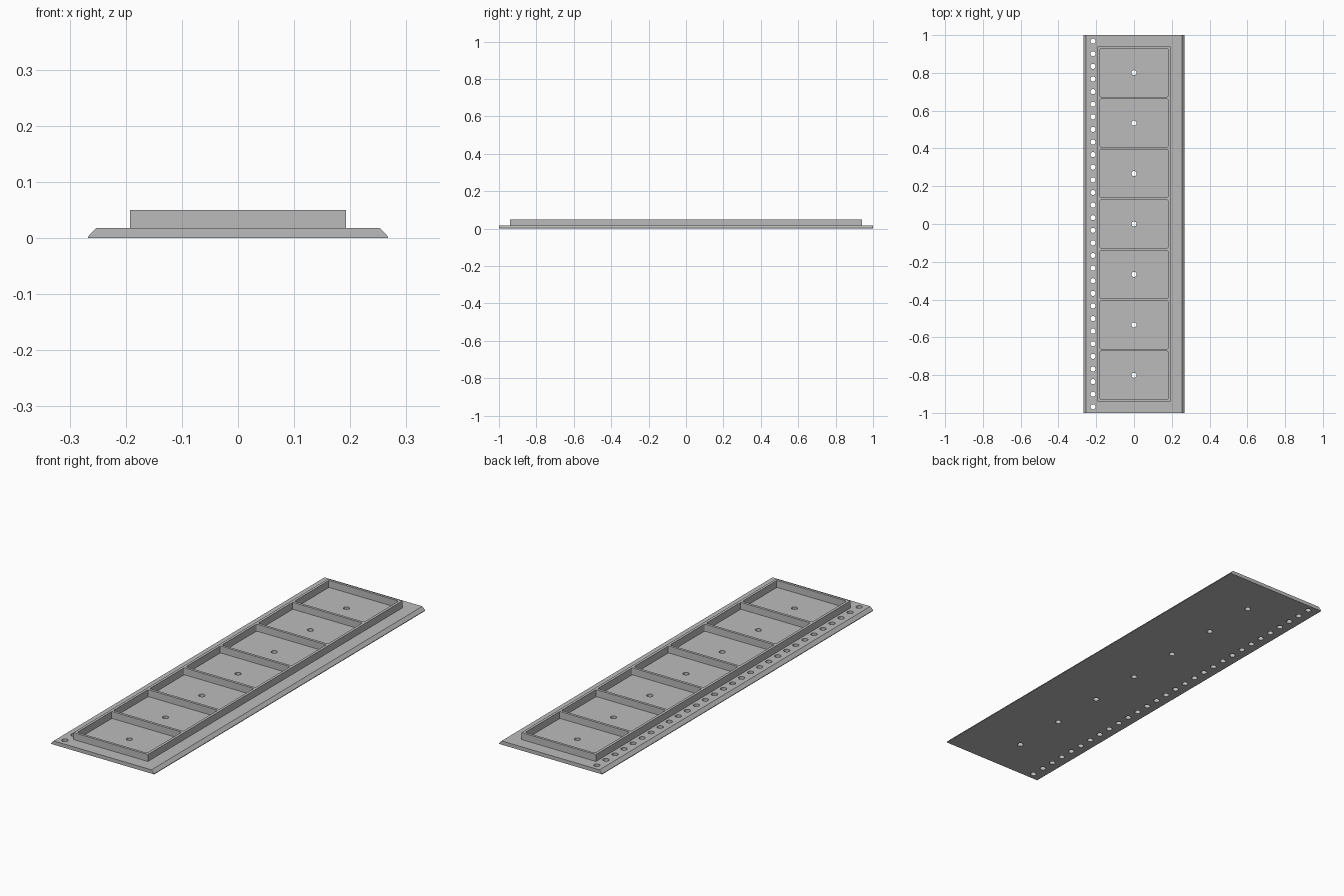
import bpy
import bmesh
from mathutils import Matrix, Vector

if "Cube" in bpy.data.objects:
    bpy.data.objects.remove(bpy.data.objects["Cube"])

BASE_TOP, FRAME_TOP = 0.0175, 0.05
POCKET_PITCH = 0.267
HOLE_PITCH = POCKET_PITCH / 4
HOLE_RADIUS = 0.0135
pocket_centres = [(i - 3) * POCKET_PITCH for i in range(7)]

grey = bpy.data.materials.new("plain grey")
grey.use_nodes = True
colour = (0.5, 0.5, 0.5, 1)
grey.diffuse_color = colour
grey.node_tree.nodes["Principled BSDF"].inputs["Base Color"].default_value = colour


def make_object(name, bm):
    bmesh.ops.recalc_face_normals(bm, faces=bm.faces)
    mesh = bpy.data.meshes.new(name)
    bm.to_mesh(mesh)
    bm.free()
    mesh.materials.append(grey)
    obj = bpy.data.objects.new(name, mesh)
    bpy.context.collection.objects.link(obj)
    return obj


def add_box(bm, centre, size, corner=0):
    matrix = Matrix.Translation(centre) @ Matrix.Diagonal((*size, 1))
    verts = bmesh.ops.create_cube(bm, size=1, matrix=matrix)["verts"]
    if corner:
        edges = {e for v in verts for e in v.link_edges
                 if abs(e.verts[0].co.z - e.verts[1].co.z) > size[2] / 2}
        bmesh.ops.bevel(bm, geom=list(edges), offset=corner, segments=3,
                        profile=0.5, affect='EDGES')


def cut(obj, cutter):
    cutter.hide_render = True
    mod = obj.modifiers.new("cut", 'BOOLEAN')
    mod.operation = 'DIFFERENCE'
    mod.solver = 'EXACT'
    mod.object = cutter
    bpy.ops.object.select_all(action='DESELECT')
    bpy.context.view_layer.objects.active = obj
    obj.select_set(True)
    bpy.ops.object.modifier_apply(modifier=mod.name)
    bpy.data.objects.remove(cutter)
    bpy.ops.object.shade_smooth_by_angle()


# Base strip: chamfered cross-section extruded along y
bm = bmesh.new()
half = [(0.267, 0), (0.267, 0.003), (0.253, BASE_TOP)]
profile = half + [(-x, z) for x, z in reversed(half)]
face = bm.faces.new([bm.verts.new((x, -1, z)) for x, z in profile])
ext = bmesh.ops.extrude_face_region(bm, geom=[face])["geom"]
bmesh.ops.translate(bm, vec=Vector((0, 2, 0)),
                    verts=[g for g in ext if isinstance(g, bmesh.types.BMVert)])
base = make_object("base_strip", bm)

# Row of feed holes and one hole at the centre of each pocket
bm = bmesh.new()
holes = [(-0.217, (i - 14.5) * HOLE_PITCH) for i in range(30)]
holes += [(0, y) for y in pocket_centres]
for x, y in holes:
    bmesh.ops.create_cone(bm, cap_ends=True, segments=24, radius1=HOLE_RADIUS,
                          radius2=HOLE_RADIUS, depth=0.1,
                          matrix=Matrix.Translation((x, y, 0)))
cut(base, make_object("hole_cutter", bm))

# Raised frame with seven open pockets
bm = bmesh.new()
height = FRAME_TOP - BASE_TOP
add_box(bm, (0, 0, BASE_TOP + height / 2), (0.385, 1.88, height))
frame = make_object("pocket_frame", bm)

bm = bmesh.new()
for y in pocket_centres:
    add_box(bm, (0, y, BASE_TOP + height / 2), (0.36, 0.255, 0.1), corner=0.006)
cut(frame, make_object("pocket_cutter", bm))
